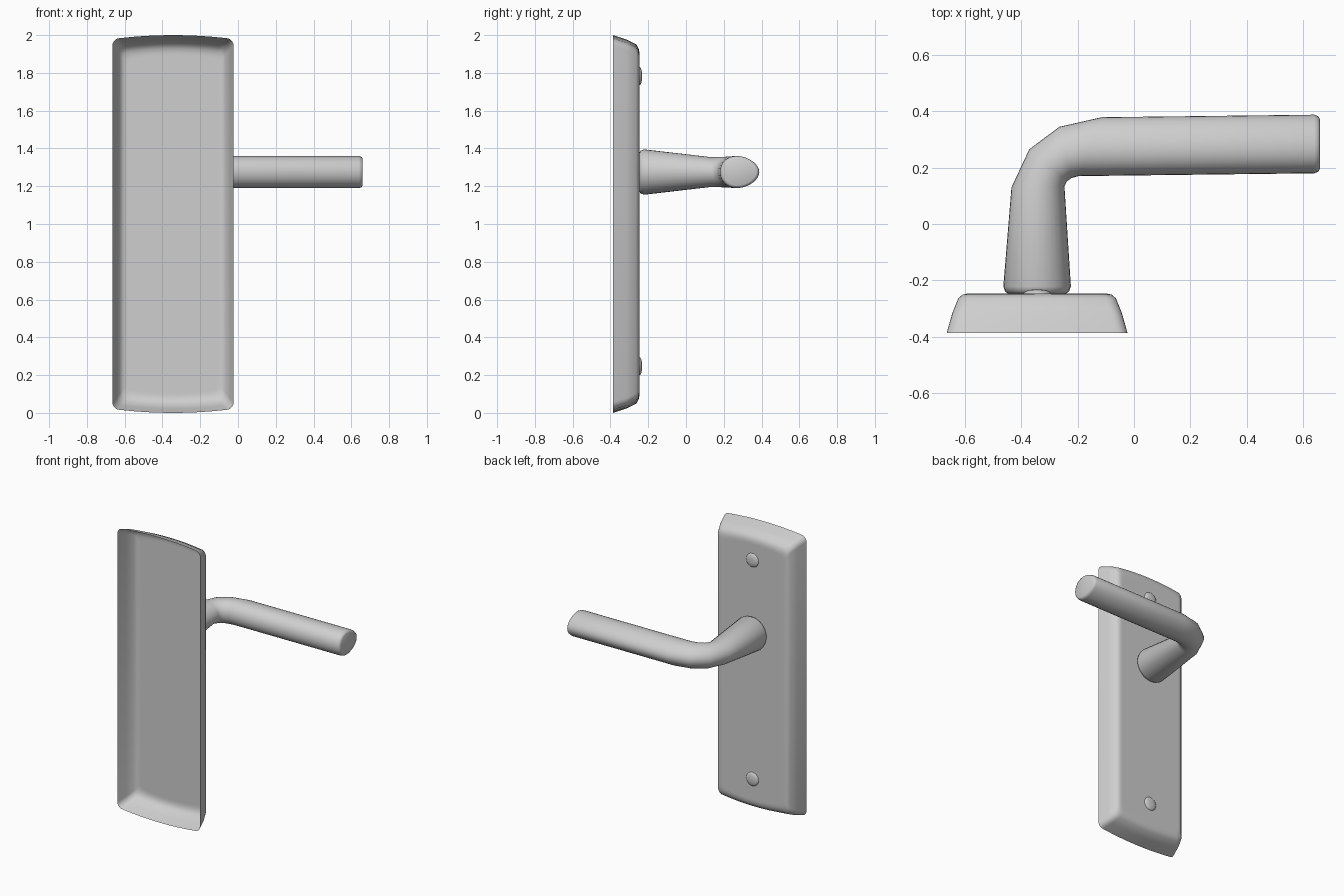
import bpy
import bmesh
from math import sin, cos, pi, radians
from mathutils import Vector

default_cube = bpy.data.objects.get("Cube")
if default_cube:
    bpy.data.objects.remove(default_cube, do_unlink=True)

# One satin metal for everything
metal = bpy.data.materials.new("satin_grey_metal")
metal.use_nodes = True
metal.diffuse_color = (0.62, 0.62, 0.62, 1)
for node in metal.node_tree.nodes:
    if node.type == "BSDF_PRINCIPLED":
        node.inputs["Base Color"].default_value = metal.diffuse_color

AXIS_X = -0.344
FACE_Y = -0.247
LEVER_Z = 1.275


def loft(name, rings, cap_start=False, cap_end=True, angle=45):
    """Skin equal-length point rings into one smooth object."""
    bm = bmesh.new()
    loops = [[bm.verts.new(p) for p in ring] for ring in rings]
    n = len(loops[0])
    for a, b in zip(loops, loops[1:]):
        for i in range(n):
            j = (i + 1) % n
            bm.faces.new((a[i], a[j], b[j], b[i]))
    if cap_start:
        bm.faces.new(loops[0][::-1])
    if cap_end:
        bm.faces.new(loops[-1])
    bmesh.ops.recalc_face_normals(bm, faces=bm.faces[:])
    mesh = bpy.data.meshes.new(name)
    bm.to_mesh(mesh)
    bm.free()
    for poly in mesh.polygons:
        poly.use_smooth = True
    mesh.set_sharp_from_angle(angle=radians(angle))
    mesh.materials.append(metal)
    obj = bpy.data.objects.new(name, mesh)
    bpy.context.collection.objects.link(obj)
    return obj


def plate_ring(y, half_w, half_h, bow=0.016, r=0.04):
    """Rounded rectangle whose short ends bow outwards."""
    flat = half_w - r
    upper = []
    for i in range(5):
        t = i / 5 * pi / 2
        upper.append((flat + r * cos(t), half_h - bow - r + r * sin(t)))
    for i in range(9):
        t = 1 - i / 4
        upper.append((flat * t, half_h - bow * t * t))
    for i in range(4, -1, -1):
        t = i / 5 * pi / 2
        upper.append((-flat - r * cos(t), half_h - bow - r + r * sin(t)))
    outline = upper + [(-x, -z) for x, z in upper]
    return [Vector((AXIS_X + x, y, 1 + z)) for x, z in outline]


# Hollow back plate, open towards the door
loft("back_plate", [
    plate_ring(-0.387, 0.321, 1.0),
    plate_ring(-0.316, 0.301, 0.977),
    plate_ring(-0.264, 0.280, 0.952),
    plate_ring(-0.251, 0.265, 0.930),
    plate_ring(FACE_Y, 0.248, 0.910),
    plate_ring(FACE_Y, 0.235, 0.895),
], angle=60)


def lever_ring(outer, inner, half_z, egg=0.0, sides=32):
    """Oval section spanning an outer and an inner point of the lever."""
    outer, inner = Vector((*outer, LEVER_Z)), Vector((*inner, LEVER_Z))
    mid, half = (outer + inner) / 2, (outer - inner) / 2
    ring = []
    for i in range(sides):
        t = 2 * pi * i / sides
        rise = half_z * sin(t) * (1 - egg * cos(t))
        ring.append(mid + half * cos(t) + Vector((0, 0, rise)))
    return ring


def round_ring(y, r):
    return lever_ring((AXIS_X - r, y), (AXIS_X + r, y), r)


# Lever: tapered neck, bend, then straight egg-shaped grip
loft("lever_handle", [
    round_ring(-0.246, 0.104),
    round_ring(-0.240, 0.113),
    round_ring(-0.222, 0.120),
    lever_ring((-0.435, 0.13), (-0.247, 0.135), 0.079),
    lever_ring((-0.372, 0.265), (-0.238, 0.152), 0.081, 0.05),
    lever_ring((-0.265, 0.345), (-0.222, 0.163), 0.083, 0.10),
    lever_ring((-0.115, 0.379), (-0.197, 0.170), 0.084, 0.14),
    lever_ring((0.640, 0.388), (0.640, 0.180), 0.084, 0.15),
    lever_ring((0.655, 0.382), (0.655, 0.186), 0.079, 0.15),
    lever_ring((0.660, 0.372), (0.660, 0.196), 0.070, 0.15),
], cap_start=True)


# Domed screw heads above and below the lever
def screw_ring(z, y, r, sides=20):
    return [Vector((AXIS_X + r * cos(2 * pi * i / sides), y,
                    z + r * sin(2 * pi * i / sides))) for i in range(sides)]


for name, z in (("upper_screw", 1.783), ("lower_screw", 0.247)):
    dome = []
    for i in range(5):
        t = i / 5 * pi / 2
        dome.append(screw_ring(z, FACE_Y + 0.001 + 0.014 * sin(t), 0.048 * cos(t)))
    loft(name, dome)
